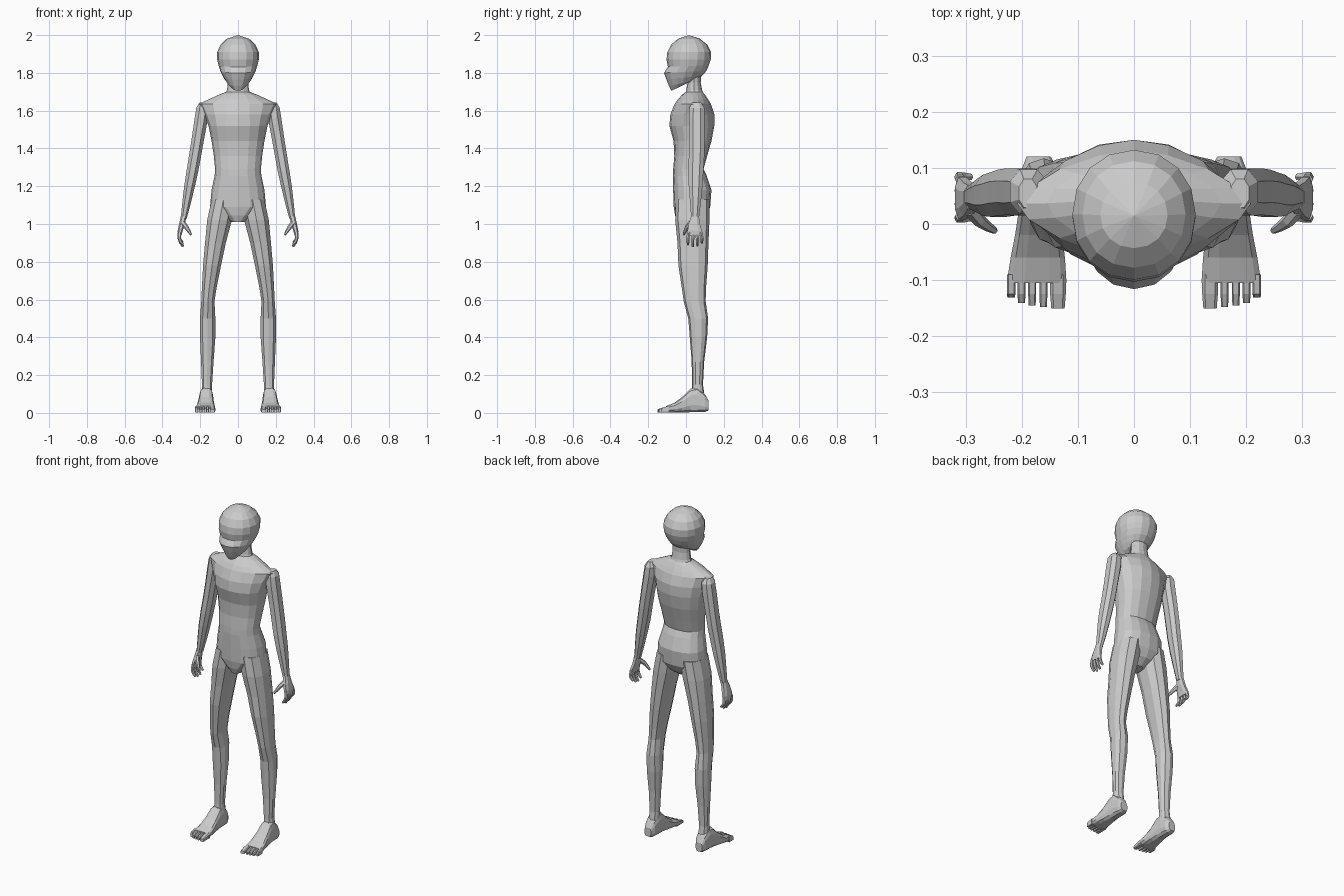
import bpy, bmesh, math
from mathutils import Vector

skin = bpy.data.materials.new("plain grey")
skin.diffuse_color = (0.6, 0.6, 0.6, 1)


def oval(c, u, v, n, e=2.0, turn=0.0):
    """Closed superellipse section around c, spanned by half-axes u and v."""
    pts = []
    for i in range(n):
        a = 2 * math.pi * (i + turn) / n
        ca, sa = math.cos(a), math.sin(a)
        pts.append(Vector(c)
                   + Vector(u) * math.copysign(abs(ca) ** (2 / e), ca)
                   + Vector(v) * math.copysign(abs(sa) ** (2 / e), sa))
    return pts


def loft(name, rings, mirror=False, tip=None):
    """Skin a list of sections, cap both ends, optionally mirror across x."""
    bm = bmesh.new()
    loops = [[bm.verts.new(p) for p in r] for r in rings]
    n = len(loops[0])
    for a, b in zip(loops, loops[1:]):
        for i in range(n):
            j = (i + 1) % n
            bm.faces.new((a[i], a[j], b[j], b[i]))
    bm.faces.new(loops[0])
    if tip:
        t = bm.verts.new(tip)
        for i in range(n):
            bm.faces.new((loops[-1][i], loops[-1][(i + 1) % n], t))
    else:
        bm.faces.new(loops[-1])
    bmesh.ops.recalc_face_normals(bm, faces=bm.faces)
    me = bpy.data.meshes.new(name)
    bm.to_mesh(me)
    bm.free()
    me.materials.append(skin)
    ob = bpy.data.objects.new(name, me)
    bpy.context.collection.objects.link(ob)
    if mirror:
        m = ob.modifiers.new("mirror", 'MIRROR')
        m.use_mirror_merge = False
    return ob


def level(z, x0, x1, y0, y1, n, e=2.0, turn=0.0, tilt=0.0):
    """Section across a vertical part; tilt raises the back edge."""
    return oval(((x0 + x1) / 2, (y0 + y1) / 2, z + tilt / 2),
                ((x1 - x0) / 2, 0, 0), (0, (y1 - y0) / 2, tilt / 2), n, e, turn)


def digit(name, path, radii, across):
    """Thin tapered finger along a path."""
    rings = []
    for i, p in enumerate(path):
        d = Vector(path[min(i + 1, len(path) - 1)]) - Vector(path[max(i - 1, 0)])
        v = Vector(across)
        v = (v - d * v.dot(d) / d.length_squared).normalized()
        u = d.cross(v).normalized()
        rings.append(oval(p, u * radii[i], v * radii[i], 6))
    return loft(name, rings, True)


# Head: z at face, z at back, front y, back y, half width
head = [(1.705, 1.757, -.077, .03, .036), (1.73, 1.765, -.09, .06, .058),
        (1.765, 1.785, -.104, .085, .077), (1.80, 1.81, -.116, .108, .092),
        (1.832, 1.84, -.096, .121, .102), (1.87, 1.87, -.103, .131, .11),
        (1.91, 1.91, -.099, .132, .11), (1.95, 1.95, -.078, .112, .092),
        (1.98, 1.98, -.043, .075, .06)]
loft("head", [level(zf, -w, w, a, b, 16, 2.1, 0, zb - zf)
              for zf, zb, a, b, w in head], tip=(0, .015, 2.0))

# Neck
loft("neck", [level(z, -w, w, a, b, 12) for z, w, a, b in
              [(1.67, .075, -.01, .1), (1.71, .058, .002, .085),
               (1.75, .053, .008, .078), (1.80, .055, .0, .08)]])

# Torso: z, half width, front y, back y, section roundness
torso = [(1.01, .035, -.045, .06, 2), (1.045, .09, -.058, .105, 2),
         (1.09, .148, -.065, .128, 2.3), (1.18, .14, -.068, .135, 2.3),
         (1.255, .124, -.07, .11, 2.2), (1.29, .121, -.068, .093, 2.2),
         (1.36, .128, -.062, .112, 2.2), (1.44, .14, -.066, .135, 2.2),
         (1.52, .156, -.088, .15, 2.1), (1.58, .18, -.083, .15, 1.8),
         (1.635, .208, -.06, .132, 1.55), (1.66, .155, -.043, .117, 1.7),
         (1.685, .1, -.02, .1, 1.9), (1.70, .062, .0, .087, 2)]
loft("torso", [level(z, -w, w, a, b, 16, e) for z, w, a, b, e in torso])

# Legs: z, inner x, outer x, front y, back y
leg = [(1.13, .012, .142, -.055, .125), (1.02, .03, .166, -.057, .124),
       (.90, .062, .177, -.045, .119), (.78, .088, .187, -.04, .115),
       (.66, .112, .193, -.022, .106), (.59, .123, .196, -.012, .104),
       (.50, .118, .203, .012, .117), (.40, .118, .203, .02, .112),
       (.27, .128, .197, .03, .096), (.15, .136, .192, .032, .09),
       (.09, .135, .195, .028, .098)]
loft("leg", [level(*r, 10, 2.3, .5) for r in leg], True)

# Feet: y, inner x, outer x, bottom z, top z
foot = [(.12, .148, .192, .012, .065), (.10, .136, .2, .004, .10),
        (.06, .132, .203, .002, .138), (.025, .131, .206, .002, .13),
        (-.02, .127, .213, .002, .085), (-.06, .122, .221, .001, .055),
        (-.105, .119, .228, .001, .036)]
loft("foot", [oval(((a + b) / 2, y, (lo + hi) / 2), ((b - a) / 2, 0, 0),
                   (0, 0, (hi - lo) / 2), 12, 3, .5)
              for y, a, b, lo, hi in foot], True)

# Toes
for i, (a, b, end) in enumerate([(.121, .150, -.151), (.154, .169, -.148),
                                 (.174, .189, -.145), (.193, .208, -.141),
                                 (.211, .227, -.131)]):
    loft(f"toe_{i + 1}",
         [oval(((a + b) / 2, y, h / 2 + .001), ((b - a) / 2 * s, 0, 0),
               (0, 0, h / 2), 8, 4, .5)
          for y, h, s in [(-.09, .036, 1), (-.125, .028, 1), (end, .018, .85)]], True)

# Arms: z, inner x, outer x, front y, back y
arm = [(1.642, .172, .206, .028, .082), (1.615, .152, .223, .015, .1),
       (1.56, .156, .232, .012, .102), (1.45, .177, .248, .013, .102),
       (1.36, .193, .262, .012, .1), (1.28, .208, .275, .01, .095),
       (1.20, .226, .287, .012, .09), (1.11, .248, .297, .02, .08),
       (1.03, .27, .304, .026, .07)]
loft("arm", [level(*r, 8, 2.3, .5) for r in arm], True)

# Palms
palm = [(1.04, .272, .304, .026, .07), (1.0, .28, .313, .012, .076),
        (.965, .292, .32, .006, .086), (.94, .298, .319, .008, .088)]
loft("palm", [level(*r, 8, 2.6, .5) for r in palm], True)

# Fingers and thumb
for i, (y, end) in enumerate([(.015, .89), (.037, .88), (.058, .884), (.079, .9)]):
    spread = (y - .045) * .15
    digit(f"finger_{i + 1}",
          [(.309, y, .955), (.311, y + spread, .925),
           (.304, y + spread, (.925 + end) / 2), (.291, y + spread, end)],
          [.010, .0095, .0085, .006], (0, 1, 0))
digit("thumb", [(.291, .026, 1.005), (.275, .006, .985),
                (.26, -.005, .962), (.248, -.012, .943)],
      [.014, .012, .009, .006], (0, 1, 0))
